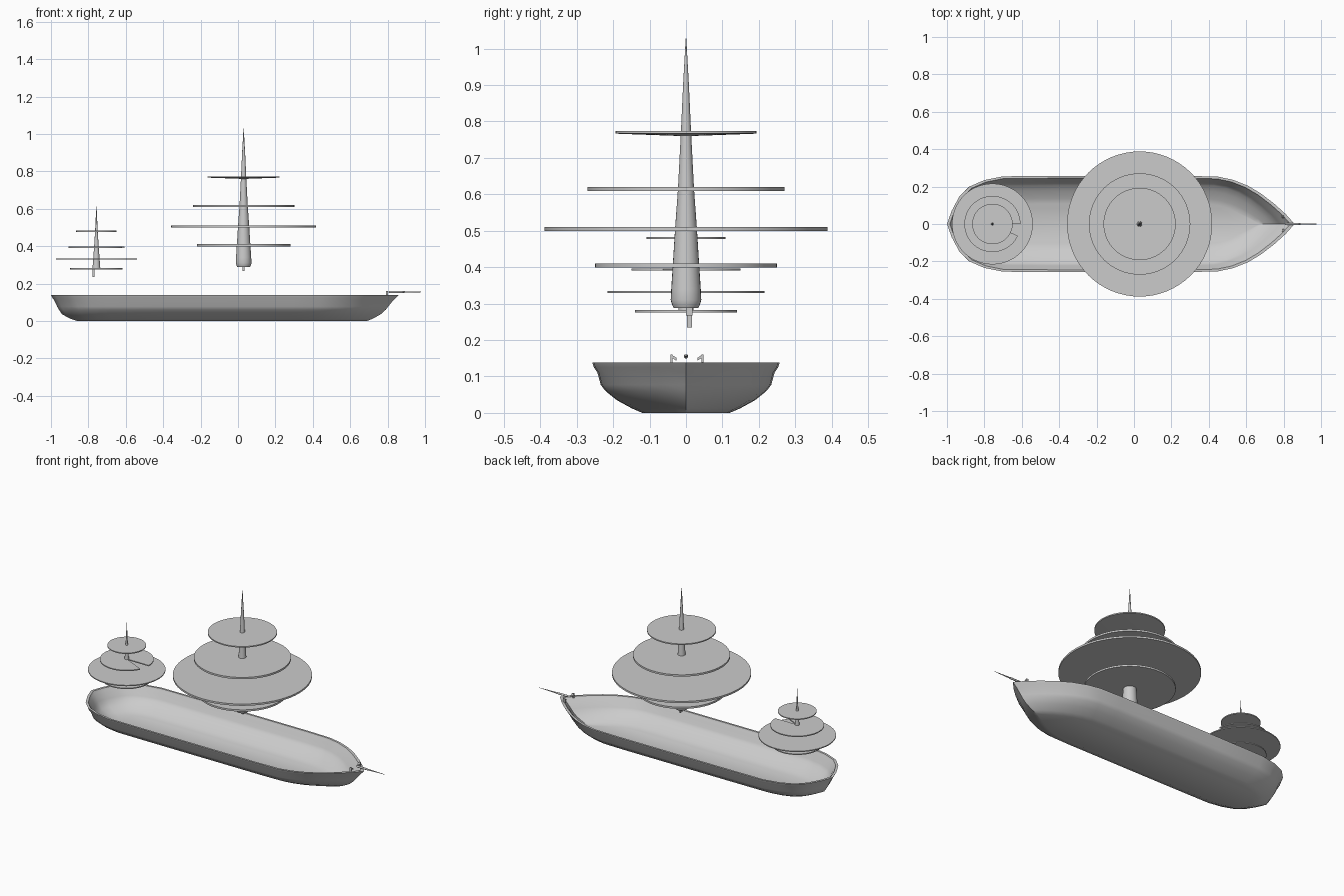
import bpy, bmesh, math

if "Cube" in bpy.data.objects:
    bpy.data.objects.remove(bpy.data.objects["Cube"])


def finish(bm, name, angle=35):
    bmesh.ops.recalc_face_normals(bm, faces=bm.faces)
    mesh = bpy.data.meshes.new(name)
    bm.to_mesh(mesh)
    bm.free()
    ob = bpy.data.objects.new(name, mesh)
    bpy.context.collection.objects.link(ob)
    bpy.ops.object.select_all(action='DESELECT')
    ob.select_set(True)
    bpy.context.view_layer.objects.active = ob
    bpy.ops.object.shade_smooth_by_angle(angle=math.radians(angle))
    return ob


def loft(bm, rings):
    rows = [[bm.verts.new(p) for p in r] for r in rings]
    n = len(rows[0])
    for a, b in zip(rows, rows[1:]):
        for i in range(n):
            j = (i + 1) % n
            bm.faces.new((a[i], a[j], b[j], b[i]))
    bm.faces.new(rows[0])
    bm.faces.new(rows[-1])


# Half outline of the rim, stern to bow
half = [(-1, 0), (-.975, .07), (-.935, .145), (-.88, .2), (-.80, .235), (-.70, .255),
        (-.4, .257), (0, .257), (.3, .257), (.45, .253), (.53, .236), (.61, .204),
        (.68, .162), (.75, .108), (.81, .054), (.858, 0)]
outline = half + [(x, -y) for x, y in half[-2:0:-1]]


def hull_ring(z, w, stern, bow):
    def fx(x):
        if x < -.6:
            return -.6 + (x + .6) * (stern + .6) / -.4
        if x > .3:
            return .3 + (x - .3) * (bow - .3) / .558
        return x
    return [(fx(x), y * w / .257, z) for x, y in outline]


# Hull: hollow shell, outer skin up to the rim and inner skin back down
levels = [(0, .12, -.86, .69), (.012, .148, -.895, .72), (.035, .19, -.94, .762),
          (.06, .221, -.957, .79), (.077, .234, -.967, .803), (.11, .243, -.982, .83),
          (.125, .253, -.993, .846), (.138, .257, -1, .858)]
t = .012
inner = [(z if z > .13 else z + t * (1 - z / .14), w - t, s + .015, b - .022)
         for z, w, s, b in reversed(levels)]
bm = bmesh.new()
loft(bm, [hull_ring(*l) for l in levels + inner])
finish(bm, "hull")


# Masts: tapered lathe along z
def mast(name, cx, profile, n=24):
    bm = bmesh.new()
    loft(bm, [[(cx + r * math.cos(2 * math.pi * i / n), r * math.sin(2 * math.pi * i / n), z)
               for i in range(n)] for z, r in profile])
    finish(bm, name)


mast("main_mast", .03, [(.288, .034), (.296, .038), (.31, .042), (.34, .0405), (.41, .036),
                        (.505, .03), (.615, .022), (.77, .014), (.9, .008), (1.028, .0008)])
mast("aft_mast", -.757, [(.28, .021), (.333, .017), (.395, .0125), (.48, .007), (.62, .0005)])


# Round tiers; sag lowers the middle of the underside, gap leaves a missing wedge
def disc(name, cx, z, r, h, gap=0, sag=0, n=64):
    bm = bmesh.new()
    step = (2 * math.pi - gap) / n
    pts = [(cx + r * math.cos(i * step), r * math.sin(i * step)) for i in range(n + (gap > 0))]
    top = [bm.verts.new((x, y, z + h / 2)) for x, y in pts]
    bot = [bm.verts.new((x, y, z - h / 2)) for x, y in pts]
    ct, cb = bm.verts.new((cx, 0, z + h / 2)), bm.verts.new((cx, 0, z - h / 2 - sag))
    m = len(pts)
    for i in range(n):
        j = (i + 1) % m
        bm.faces.new((top[i], top[j], ct))
        bm.faces.new((bot[j], bot[i], cb))
        bm.faces.new((top[i], bot[i], bot[j], top[j]))
    if gap:
        bm.faces.new((top[0], ct, cb, bot[0]))
        bm.faces.new((top[-1], bot[-1], cb, ct))
    finish(bm, name)


for i, (z, r, sag) in enumerate([(.405, .25, 0), (.505, .388, 0), (.614, .271, 0), (.77, .193, .007)]):
    disc(f"main_tier_{i + 1}", .03, z, r, .011 if not sag else .007, sag=sag)
for i, (z, r, gap) in enumerate([(.279, .14, 0), (.332, .216, 0), (.394, .15, math.radians(25)), (.48, .108, 0)]):
    disc(f"aft_tier_{i + 1}", -.757, z, r, .006, gap)


# Small pegs and hooks as boxes
def box(bm, x0, x1, y0, y1, z0, z1):
    v = bmesh.ops.create_cube(bm, size=1)["verts"]
    for p in v:
        p.co = ((x0, x1)[p.co.x > 0], (y0, y1)[p.co.y > 0], (z0, z1)[p.co.z > 0])
    return v


bm = bmesh.new()
box(bm, .025, .036, 0, .018, .267, .31)
finish(bm, "main_mast_peg")
bm = bmesh.new()
box(bm, -.779, -.767, .003, .017, .235, .29)
finish(bm, "aft_mast_peg")

# Bow hooks: post with an arm reaching down and inward/outward
for name, y in (("bow_hook_right", -.04), ("bow_hook_left", .045)):
    bm = bmesh.new()
    box(bm, .79, .803, y - .003, y + .003, .132, .16)
    d = .014 if y < 0 else -.014
    arm = box(bm, .79, .803, y, y + d, .152, .16)
    for v in arm:
        if abs(v.co.y - y) > .01:
            v.co.z -= .009
    finish(bm, name)

# Bowsprit: thick root, thin tapered tip
bm = bmesh.new()
loft(bm, [[(x, r * math.cos(a * math.pi / 6), .155 + r * math.sin(a * math.pi / 6)) for a in range(12)]
          for x, r in [(.805, .003), (.812, .006), (.88, .0055), (.885, .0042), (1.0, .0006)]])
finish(bm, "bowsprit")
